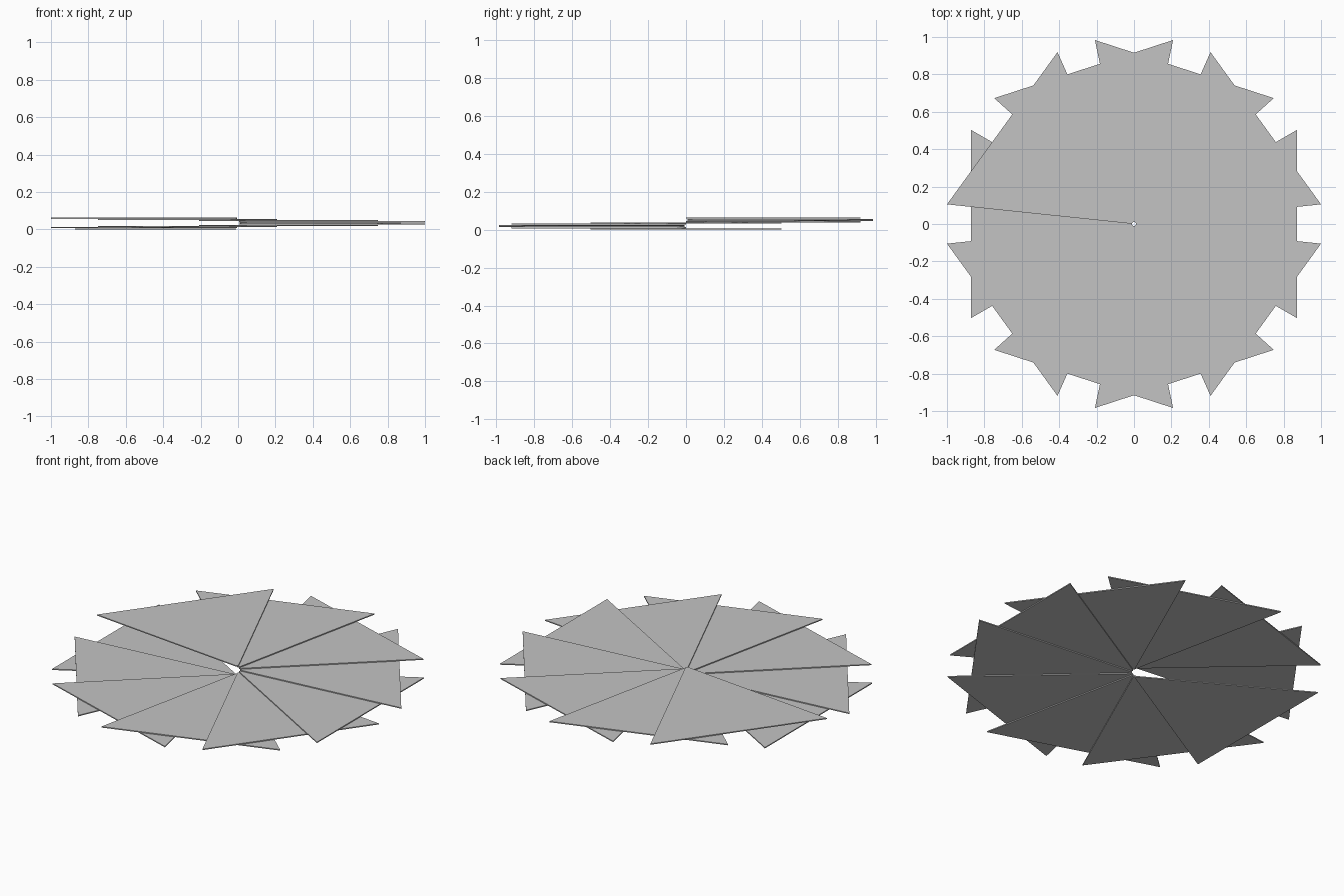
import bpy, bmesh, math

if "Cube" in bpy.data.objects:
    bpy.data.objects.remove(bpy.data.objects["Cube"])

STEPS = 10
PITCH = 0.0063        # rise from one blade to the next
THICK = 0.006         # blade thickness
OUTER = 1.0055        # radius of the outer corners
INNER = 0.012         # radius of the cut-off inner corners
HALF = math.radians(30)

grey = bpy.data.materials.new("light_grey")
grey.diffuse_color = (0.55, 0.55, 0.55, 1)
grey.use_nodes = True
grey.node_tree.nodes["Principled BSDF"].inputs["Base Color"].default_value = grey.diffuse_color


def blade(index):
    """Thin triangular blade, turned and raised along the spiral."""
    mid = math.pi + index * math.radians(36)
    z = index * PITCH
    outline = [(INNER, -HALF), (OUTER, -HALF), (OUTER, HALF), (INNER, HALF)]
    bm = bmesh.new()
    verts = [bm.verts.new((r * math.cos(mid + a), r * math.sin(mid + a), z))
             for r, a in outline]
    face = bm.faces.new(verts)
    top = bmesh.ops.extrude_face_region(bm, geom=[face])["geom"]
    bmesh.ops.translate(bm, vec=(0, 0, THICK),
                        verts=[v for v in top if isinstance(v, bmesh.types.BMVert)])
    bmesh.ops.recalc_face_normals(bm, faces=bm.faces)
    mesh = bpy.data.meshes.new(f"blade_{index + 1}")
    bm.to_mesh(mesh)
    bm.free()
    mesh.materials.append(grey)
    obj = bpy.data.objects.new(mesh.name, mesh)
    bpy.context.collection.objects.link(obj)


# Spiral of overlapping blades, lowest on the left, rising counter-clockwise
for i in range(STEPS):
    blade(i)
